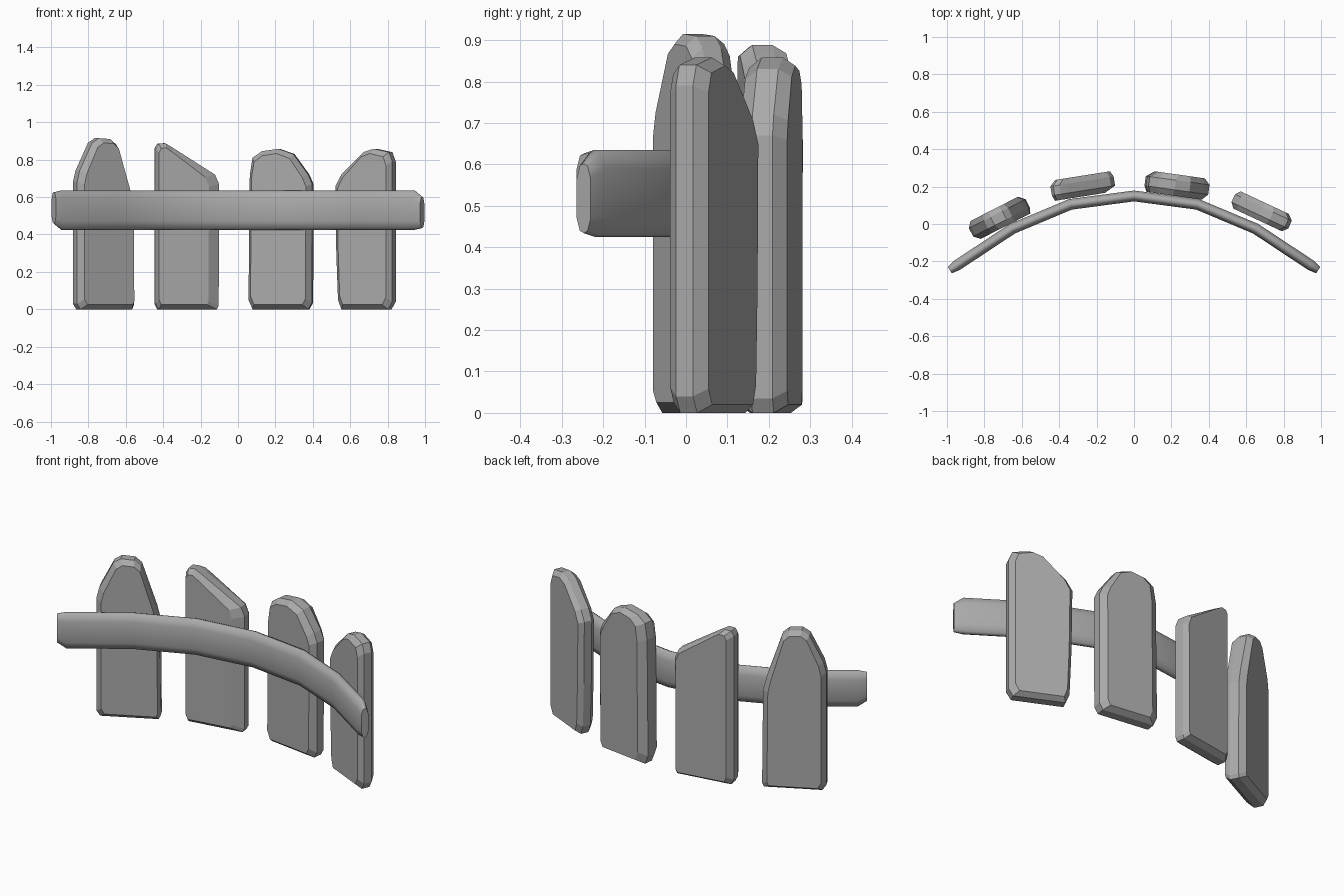
import bpy, bmesh, math
from mathutils import Vector

cube = bpy.data.objects.get("Cube")
if cube:
    bpy.data.objects.remove(cube, do_unlink=True)

grey = bpy.data.materials.new("weathered_grey")
grey.use_nodes = True
colour = (0.40, 0.40, 0.40, 1)
grey.diffuse_color = colour
grey.node_tree.nodes["Principled BSDF"].inputs["Base Color"].default_value = colour


def loft(name, rings, smooth_angle):
    """Join equal-length rings of points into a closed solid."""
    bm = bmesh.new()
    loops = [[bm.verts.new(p) for p in ring] for ring in rings]
    for a, b in zip(loops, loops[1:]):
        for i in range(len(a)):
            j = (i + 1) % len(a)
            bm.faces.new((a[i], a[j], b[j], b[i]))
    bm.faces.new(loops[0])
    bm.faces.new(loops[-1])
    bmesh.ops.recalc_face_normals(bm, faces=bm.faces)
    mesh = bpy.data.meshes.new(name)
    bm.to_mesh(mesh)
    bm.free()
    mesh.materials.append(grey)
    obj = bpy.data.objects.new(name, mesh)
    bpy.context.collection.objects.link(obj)
    if smooth_angle:
        bpy.ops.object.select_all(action='DESELECT')
        obj.select_set(True)
        bpy.context.view_layer.objects.active = obj
        bpy.ops.object.shade_smooth_by_angle(angle=math.radians(smooth_angle))
    return obj


def plank(name, centre, degrees, thick, front, back, outline):
    """Upright board; front and back give left and right chamfer widths."""
    a = math.radians(degrees)
    along, through = Vector((math.cos(a), math.sin(a), 0)), Vector((-math.sin(a), math.cos(a), 0))
    lo, hi = min(p[0] for p in outline), max(p[0] for p in outline)
    top = max(p[1] for p in outline)
    base = Vector((*centre, 0))

    def ring(depth, left, right, rise):
        pts = []
        for u, z in outline:
            f = (u - lo) / (hi - lo)
            u2 = lo + left + f * (hi - lo - left - right)
            z2 = rise + z / top * (top - 2 * rise)
            pts.append(base + along * u2 + through * depth + Vector((0, 0, z2)))
        return pts

    h = thick / 2
    loft(name, [ring(-h, *front, 0.025), ring(-h * 0.45, 0, 0, 0),
                ring(h * 0.45, 0, 0, 0), ring(h, *back, 0.02)], 0)


# Four rough-cut boards, from the model's right to its left
plank("outer_right_board", (-0.72, 0.033), 27, 0.11, (0.03, 0.012), (0.025, 0.03),
      [(-0.17, 0.03), (-0.15, 0), (0.16, 0), (0.17, 0.02), (0.165, 0.56), (0.145, 0.64),
       (0.065, 0.88), (0.03, 0.91), (-0.04, 0.915), (-0.08, 0.89), (-0.155, 0.74), (-0.17, 0.68)])
plank("inner_right_board", (-0.275, 0.203), 9, 0.11, (0.012, 0.06), (0.03, 0.015),
      [(-0.17, 0.03), (-0.155, 0), (0.16, 0), (0.17, 0.02), (0.172, 0.67), (0.15, 0.72),
       (-0.08, 0.865), (-0.12, 0.888), (-0.155, 0.885), (-0.17, 0.86)])
plank("inner_left_board", (0.23, 0.207), -8, 0.115, (0.015, 0.03), (0.045, 0.03),
      [(-0.172, 0.05), (-0.15, 0), (0.15, 0), (0.17, 0.035), (0.172, 0.67), (0.15, 0.72),
       (0.07, 0.83), (-0.01, 0.858), (-0.10, 0.845), (-0.15, 0.81), (-0.165, 0.72)])
plank("outer_left_board", (0.68, 0.068), -25, 0.10, (0.025, 0.025), (0.02, 0.03),
      [(-0.15, 0.05), (-0.13, 0), (0.145, 0), (0.17, 0.04), (0.17, 0.79), (0.15, 0.84),
       (0.06, 0.858), (0, 0.84), (-0.13, 0.72), (-0.165, 0.66), (-0.16, 0.3)])

# Curved rail: rounded section swept along a shallow arc, with clipped ends
half = [(0, 0.15), (0.34, 0.105), (0.65, -0.025), (0.945, -0.22), (0.985, -0.247)]
path = [Vector((-x, y, 0)) for x, y in half[:0:-1]] + [Vector((x, y, 0)) for x, y in half]
section = [(-0.029, -0.06), (-0.016, -0.098), (0, -0.105), (0.016, -0.098), (0.029, -0.06),
           (0.029, 0.06), (0.016, 0.098), (0, 0.105), (-0.016, 0.098), (-0.029, 0.06)]
rings = []
for i, p in enumerate(path):
    t = (path[min(i + 1, len(path) - 1)] - path[max(i - 1, 0)]).normalized()
    n = Vector((-t.y, t.x, 0))
    end = i in (0, len(path) - 1)
    ring = []
    for d, z in section:
        if end:
            d, z = d * 0.7, z * 0.8 + (0.012 if i == 0 else -0.012)
        ring.append(p + n * d + Vector((0, 0, 0.53 + z)))
    rings.append(ring)
loft("curved_rail", rings, 50)
